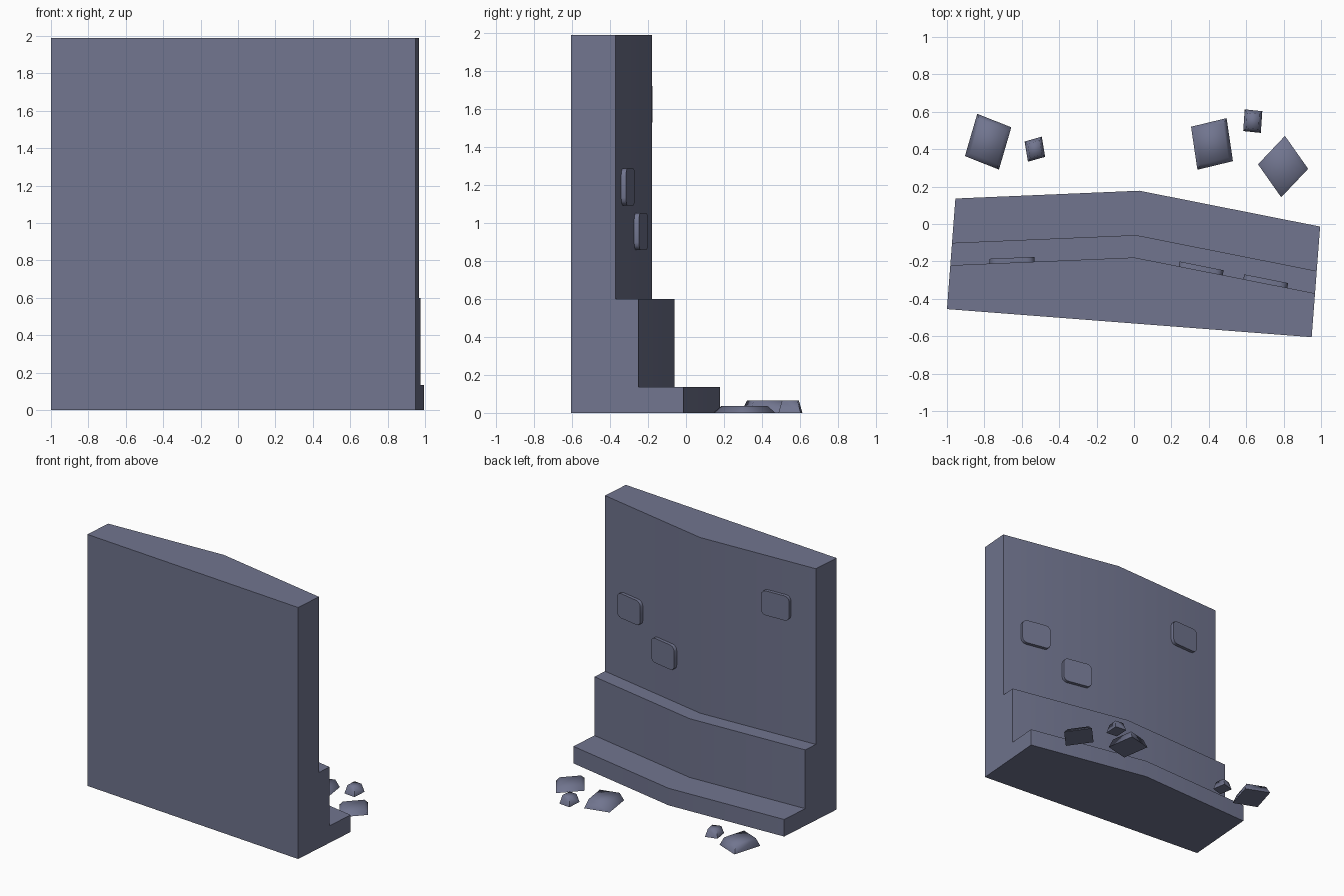
import bpy, bmesh, math
from mathutils import Vector

if "Cube" in bpy.data.objects:
    bpy.data.objects.remove(bpy.data.objects["Cube"])

slate = bpy.data.materials.new("slate_blue_grey")
slate.diffuse_color = (0.165, 0.178, 0.275, 1)
slate.use_nodes = True
slate.node_tree.nodes["Principled BSDF"].inputs["Base Color"].default_value = slate.diffuse_color


def make(name, verts, faces, angle):
    """Make a closed mesh object, smooth below the given edge angle."""
    me = bpy.data.meshes.new(name)
    me.from_pydata([tuple(v) for v in verts], [], faces)
    bm = bmesh.new()
    bm.from_mesh(me)
    bmesh.ops.recalc_face_normals(bm, faces=bm.faces)
    bm.to_mesh(me)
    bm.free()
    me.materials.append(slate)
    ob = bpy.data.objects.new(name, me)
    bpy.context.collection.objects.link(ob)
    bpy.ops.object.select_all(action='DESELECT')
    ob.select_set(True)
    bpy.context.view_layer.objects.active = ob
    bpy.ops.object.shade_smooth_by_angle(angle=math.radians(angle))
    return ob


def loft(name, rings, angle=30):
    """Skin a list of equal-length rings and cap both ends."""
    n = len(rings[0])
    verts = [p for r in rings for p in r]
    faces = [(k * n + i, k * n + (i + 1) % n, (k + 1) * n + (i + 1) % n, (k + 1) * n + i)
             for k in range(len(rings) - 1) for i in range(n)]
    faces += [tuple(range(n)), tuple(range(len(verts) - n, len(verts)))]
    return make(name, verts, faces, angle)


# Stepped wall: one profile at left, middle (bulging) and right
depth = Vector((0.076, 0.997, 0))
up = Vector((0, 0, 1))


def section(x, y, bulge):
    steps = [(0, 0), (0.593, 0), (0.593, 0.135), (0.355, 0.135),
             (0.355, 0.6), (0.235, 0.6), (0.235, 1.99), (0, 1.99)]
    return [Vector((x, y, 0)) + depth * (d + (bulge if d else 0)) + up * z for d, z in steps]


loft("stepped_wall", [section(-1, -0.455, 0), section(-0.025, -0.53, 0.117),
                      section(0.95, -0.605, 0)])


# Raised bricks with rounded corners, lying on the upper wall face
def brick(name, x, z, end):
    a, b = Vector((0.002, -0.179, 0)), Vector(end)
    along = (b - a).normalized()
    if along.x < 0:
        along = -along
    out = Vector((-along.y, along.x, 0))
    centre = a + (b - a) * ((x - a.x) / (b.x - a.x)) + up * z
    w, h, r = 0.12, 0.097, 0.04
    outline = []
    for i, (sx, sz) in enumerate(((1, 1), (-1, 1), (-1, -1), (1, -1))):
        for j in range(4):
            t = math.radians(90 * i + 30 * j)
            outline.append(along * (sx * (w - r) + r * math.cos(t))
                           + up * (sz * (h - r) + r * math.sin(t)))
    loft(name, [[centre + out * o + p for p in outline] for o in (-0.02, 0.026)], 35)


brick("brick_left", -0.652, 1.625, (-0.982, -0.221, 0))
brick("brick_right_low", 0.357, 0.955, (0.968, -0.371, 0))
brick("brick_right_high", 0.702, 1.19, (0.968, -0.371, 0))


# Loose rubble: low tapered stones (centre, two half edges, height)
def stone(name, cx, cy, u, v, height, taper):
    c, u, v = Vector((cx, cy, 0)), Vector((*u, 0)), Vector((*v, 0))
    loft(name, [[c + (u * a + v * b) * s + up * z
                 for a, b in ((-1, -1), (1, -1), (1, 1), (-1, 1))]
                for s, z in ((1, 0), (taper, height))], 80)


stone("stone_left_large", -0.78, 0.44, (0.091, -0.036), (0.033, 0.113), 0.06, 0.78)
stone("stone_left_small", -0.53, 0.40, (0.046, 0.013), (0.009, -0.054), 0.06, 0.7)
stone("stone_right_large", 0.417, 0.428, (0.095, 0.023), (0.017, -0.115), 0.065, 0.78)
stone("stone_right_small", 0.635, 0.55, (0.047, -0.005), (-0.004, -0.058), 0.065, 0.7)
stone("stone_right_flat", 0.797, 0.307, (0.062, -0.088), (0.072, 0.076), 0.035, 0.75)
